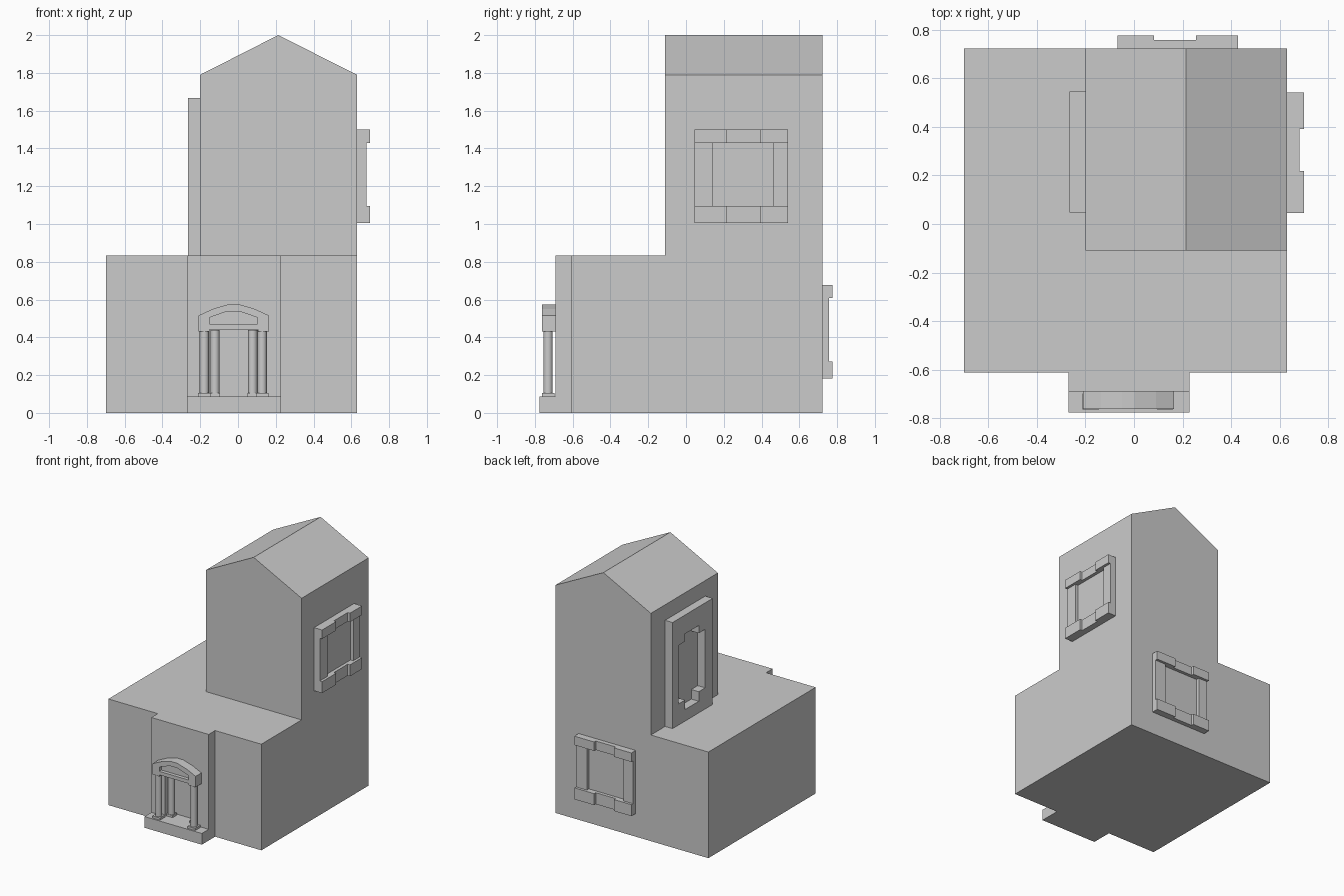
import bpy, bmesh
from math import radians
from mathutils import Matrix

if "Cube" in bpy.data.objects:
    bpy.data.objects.remove(bpy.data.objects["Cube"])


def mesh_object(name, bm):
    me = bpy.data.meshes.new(name)
    bm.to_mesh(me)
    bm.free()
    ob = bpy.data.objects.new(name, me)
    bpy.context.collection.objects.link(ob)
    return ob


def add_box(bm, x, y, z, mat=Matrix()):
    size = Matrix.Diagonal((x[1] - x[0], y[1] - y[0], z[1] - z[0], 1))
    mid = Matrix.Translation(((x[0] + x[1]) / 2, (y[0] + y[1]) / 2, (z[0] + z[1]) / 2))
    bmesh.ops.create_cube(bm, size=1, matrix=mat @ mid @ size)


def box(name, x, y, z):
    bm = bmesh.new()
    add_box(bm, x, y, z)
    return mesh_object(name, bm)


def rect(u0, u1, v0, v1):
    return [(u0, v0), (u1, v0), (u1, v1), (u0, v1)]


def prism(name, outlines, d0, d1, side=False):
    """Upright outline (later outlines are holes) extruded along y, or along x if side."""
    cu = bpy.data.curves.new(name, 'CURVE')
    cu.dimensions = '2D'
    cu.fill_mode = 'BOTH'
    cu.extrude = (d1 - d0) / 2
    for pts in outlines:
        sp = cu.splines.new('POLY')
        sp.points.add(len(pts) - 1)
        for p, (u, v) in zip(sp.points, pts):
            p.co = (u, v, 0, 1)
        sp.use_cyclic_u = True
    ob = bpy.data.objects.new(name, cu)
    bpy.context.collection.objects.link(ob)
    mid = (d0 + d1) / 2
    ob.rotation_euler = (radians(90), 0, radians(90) if side else 0)
    ob.location = (mid, 0, 0) if side else (0, mid, 0)
    bpy.ops.object.select_all(action='DESELECT')
    ob.select_set(True)
    bpy.context.view_layer.objects.active = ob
    bpy.ops.object.convert(target='MESH')
    ob = bpy.context.view_layer.objects.active
    bm = bmesh.new()
    bm.from_mesh(ob.data)
    bmesh.ops.remove_doubles(bm, verts=bm.verts, dist=1e-4)
    bm.to_mesh(ob.data)
    bm.free()
    for p in ob.data.polygons:
        p.use_smooth = False
    return ob


# main volumes
WALL = 0.834
box("main_block", (-0.70, 0.63), (-0.61, 0.722), (0, WALL))
prism("gabled_tower", [[(-0.20, WALL), (0.63, WALL), (0.63, 1.79), (0.213, 2.0), (-0.20, 1.79)]],
      -0.11, 0.722)

# entrance bay with doorway recess, and its step
door = (-0.15, 0.105)
prism("entrance_bay", [rect(-0.27, 0.228, 0, WALL), rect(*door, 0.088, 0.442)], -0.69, -0.61)
box("entrance_step", (-0.27, 0.228), (-0.775, -0.69), (0, 0.088))

# columns: outer pair stands on the step, inner pair inside the doorway
for label, x, y in (("outer_left", -0.178, -0.73), ("inner_left", -0.122, -0.65),
                    ("inner_right", 0.078, -0.65), ("outer_right", 0.128, -0.73)):
    bm = bmesh.new()
    bmesh.ops.create_cone(bm, cap_ends=True, segments=24, radius1=0.0245, radius2=0.0245, depth=0.335,
                          matrix=Matrix.Translation((x, y, 0.2725)))
    ob = mesh_object(label + "_column", bm)
    bpy.context.view_layer.objects.active = ob
    ob.select_set(True)
    bpy.ops.object.shade_smooth_by_angle()
    ob.select_set(False)
    w = 0.033 if "outer" in label else 0.027
    box(label + "_column_base", (x - w, x + w), (y - w, y + w), (0.088, 0.105))

# pediment: outline with a sunken centre
outer = [(-0.21, 0.43), (door[0], 0.43), (door[0], 0.442), (door[1], 0.442), (door[1], 0.43),
         (0.165, 0.43), (0.165, 0.515), (0.09, 0.55), (0.005, 0.575), (-0.05, 0.575),
         (-0.135, 0.55), (-0.21, 0.515)]
inner = [(-0.15, 0.47), (0.102, 0.47), (0.102, 0.505), (0.01, 0.537), (-0.06, 0.537), (-0.15, 0.505)]
prism("pediment_front", [outer, inner], -0.762, -0.735)
prism("pediment_back", [outer], -0.735, -0.69)


# block-cornered windows; local x points out of the wall
def window(name, mat):
    bm = bmesh.new()
    for v, in_v in (((-0.248, -0.158), 0), ((0.178, 0.248), 0)):
        add_box(bm, (0, 0.07), (-0.248, -0.075), v, mat)
        add_box(bm, (0, 0.05), (-0.075, 0.098), v, mat)
        add_box(bm, (0, 0.07), (0.098, 0.248), v, mat)
    for u in ((-0.248, -0.153), (0.168, 0.248)):
        add_box(bm, (0, 0.05), u, (-0.158, 0.178), mat)
    add_box(bm, (0, 0.025), (-0.153, 0.168), (-0.158, 0.178), mat)
    mesh_object(name, bm)


window("side_window", Matrix.Translation((0.63, 0.293, 1.252)))
window("back_window", Matrix.Translation((0.18, 0.706, 0.43)) @ Matrix.Rotation(radians(90), 4, 'Z'))

# tall framed niche on the tower's left wall
niche = [(0.14, 1.0), (0.22, 1.0), (0.22, 0.925), (0.39, 0.925), (0.39, 1.0), (0.47, 1.0),
         (0.47, 1.46), (0.39, 1.46), (0.39, 1.52), (0.22, 1.52), (0.22, 1.46), (0.14, 1.46)]
prism("niche_frame", [rect(0.047, 0.545, WALL, 1.668), niche], -0.265, -0.20, side=True)
